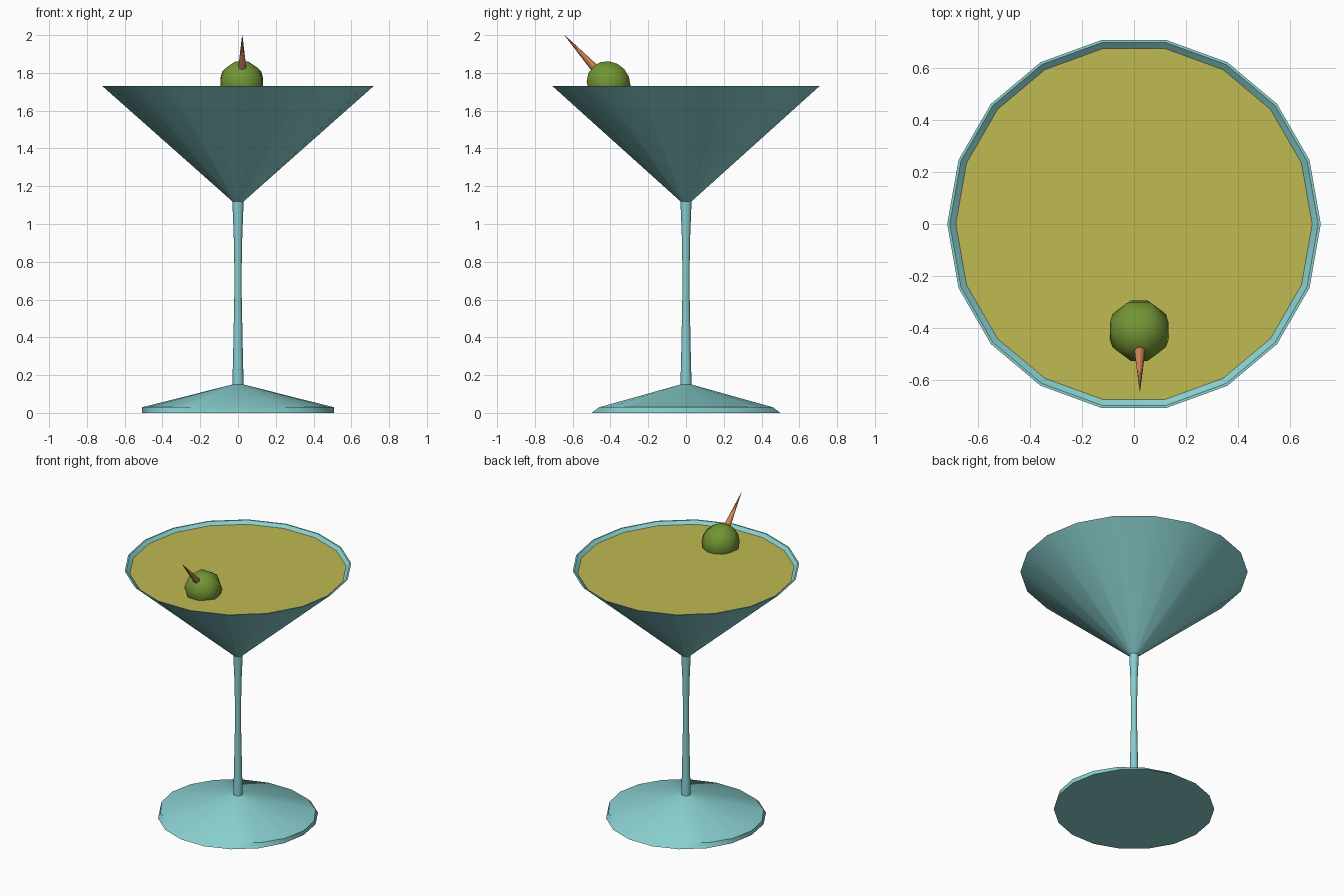
import bpy, bmesh, math
from mathutils import Vector, Matrix

if "Cube" in bpy.data.objects:
    bpy.data.objects.remove(bpy.data.objects["Cube"])

SIDES = 18


def material(name, rgb):
    m = bpy.data.materials.new(name)
    m.diffuse_color = (*rgb, 1)
    m.use_nodes = True
    m.node_tree.nodes["Principled BSDF"].inputs["Base Color"].default_value = m.diffuse_color
    return m


teal = material("teal glass", (0.25, 0.62, 0.62))
yellow = material("yellow liquid", (0.52, 0.49, 0.085))
green = material("olive green", (0.17, 0.30, 0.035))
wood = material("orange wood", (0.60, 0.22, 0.09))


def finish(bm, name, mat, angle=35):
    bmesh.ops.recalc_face_normals(bm, faces=bm.faces)
    me = bpy.data.meshes.new(name)
    bm.to_mesh(me)
    bm.free()
    me.materials.append(mat)
    ob = bpy.data.objects.new(name, me)
    bpy.context.collection.objects.link(ob)
    bpy.ops.object.select_all(action='DESELECT')
    ob.select_set(True)
    bpy.context.view_layer.objects.active = ob
    bpy.ops.object.shade_smooth_by_angle(angle=math.radians(angle))
    return ob


def lathe(name, profile, mat):
    """Spin (radius, z, y_scale) points around z, capping both ends."""
    bm = bmesh.new()
    rings = []
    for r, z, sy in profile:
        rings.append([bm.verts.new((r * math.cos(a), r * sy * math.sin(a), z))
                      for a in (2 * math.pi * i / SIDES for i in range(SIDES))])
    for a, b in zip(rings, rings[1:]):
        for i in range(SIDES):
            j = (i + 1) % SIDES
            bm.faces.new((a[i], a[j], b[j], b[i]))
    bm.faces.new(rings[0][::-1])
    bm.faces.new(rings[-1])
    return finish(bm, name, mat)


# Glass: foot, stem, bowl outside, thin rim, bowl inside
lathe("glass", [
    (0.507, 0.0, 1), (0.507, 0.03, 0.92), (0.03, 0.15, 1), (0.026, 0.30, 1),
    (0.018, 0.70, 1), (0.023, 0.95, 1), (0.03, 1.12, 1),
    (0.718, 1.73, 1), (0.708, 1.73, 1), (0.02, 1.13, 1)], teal)

# Liquid: thin disc just below the rim
lathe("liquid", [(0.66, 1.695, 1), (0.685, 1.711, 1)], yellow)

# Olive: eight-sided sphere whose axis follows the pick
centre = Vector((0.02, -0.41, 1.745))
tip = Vector((0.025, -0.643, 2.0))
axis = tip - centre
tilt = Matrix.Rotation(math.atan2(-axis.y, axis.z), 4, 'X')
bm = bmesh.new()
bmesh.ops.create_uvsphere(
    bm, u_segments=8, v_segments=8, radius=0.121,
    matrix=Matrix.Translation(centre) @ tilt @ Matrix.Rotation(math.pi / 8, 4, 'Z'))
finish(bm, "olive", green, 60)

# Pick: slim cone rising out of the olive to a point
bm = bmesh.new()
bmesh.ops.create_cone(
    bm, cap_ends=True, segments=8, radius1=0.031, radius2=0.001, depth=axis.length,
    matrix=Matrix.Translation((centre + tip) / 2) @ tilt)
finish(bm, "pick", wood, 60)
